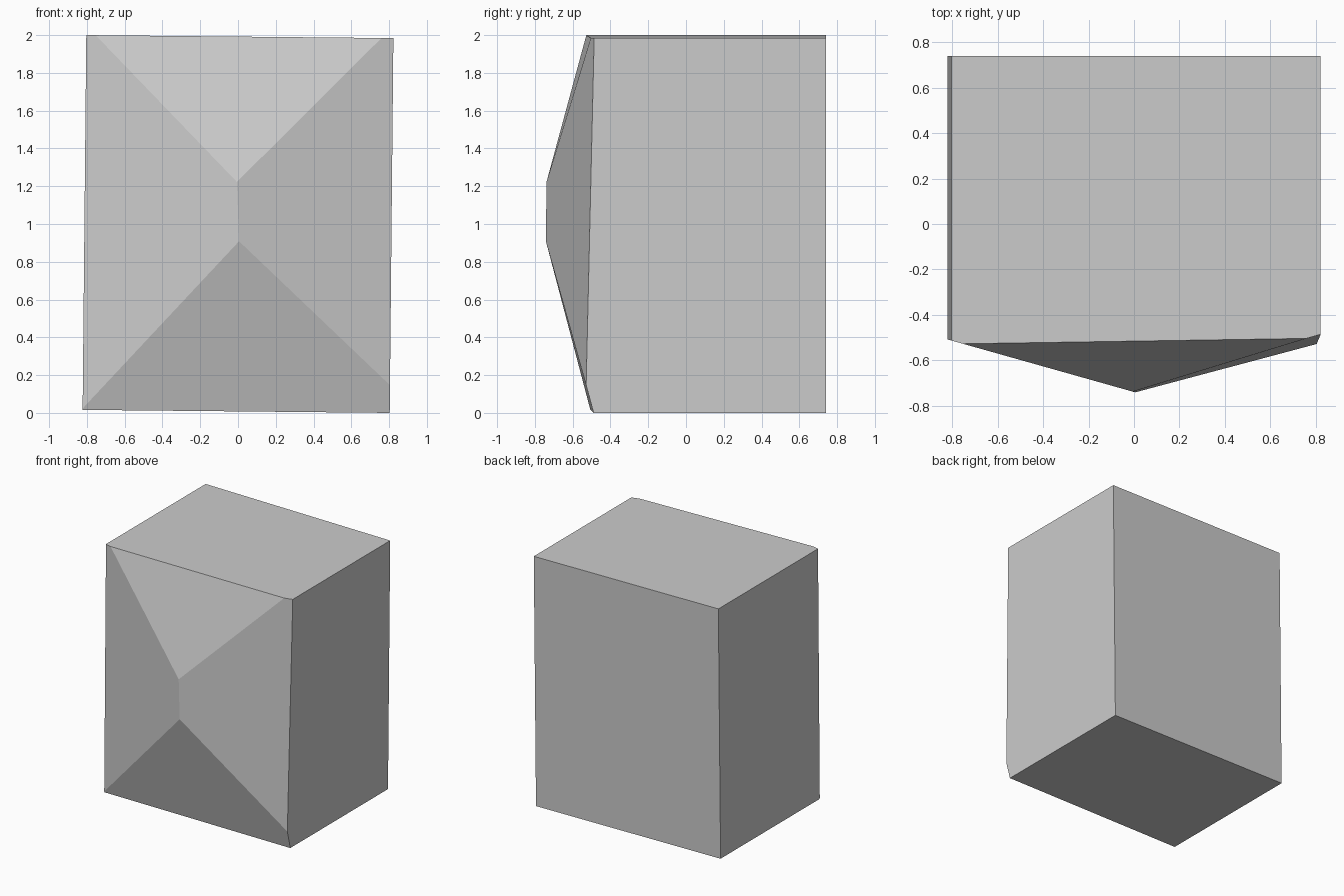
import bpy, bmesh
from mathutils import Matrix, Vector

if "Cube" in bpy.data.objects:
    bpy.data.objects.remove(bpy.data.objects["Cube"])

# Slightly tilted block, deep enough to be trimmed at the front
bm = bmesh.new()
mat = (Matrix.Translation((0, -0.13, 1.0)) @ Matrix.Rotation(0.0098, 4, 'Y')
       @ Matrix.Diagonal((1.626, 1.74, 1.984, 1)))
bmesh.ops.create_cube(bm, size=1, matrix=mat)

# Hipped front: each facet is the plane y = d + a*x + c*z
facets = [
    (-0.7400, -0.2817, 0.0),      # left
    (-0.7616, 0.2858, 0.0203),    # right
    (-1.0915, 0.0184, 0.2889),    # upper
    (-0.4954, 0.0080, -0.2710),   # lower
]
for d, a, c in facets:
    res = bmesh.ops.bisect_plane(
        bm, geom=bm.verts[:] + bm.edges[:] + bm.faces[:], dist=1e-5,
        plane_co=Vector((0, d, 0)), plane_no=Vector((a, -1, c)).normalized(),
        clear_outer=True)
    rim = [e for e in bm.edges if e.is_boundary]
    bmesh.ops.contextual_create(bm, geom=rim)

bmesh.ops.recalc_face_normals(bm, faces=bm.faces[:])
mesh = bpy.data.meshes.new("faceted_block")
bm.to_mesh(mesh)
bm.free()
bpy.context.collection.objects.link(bpy.data.objects.new("faceted_block", mesh))
